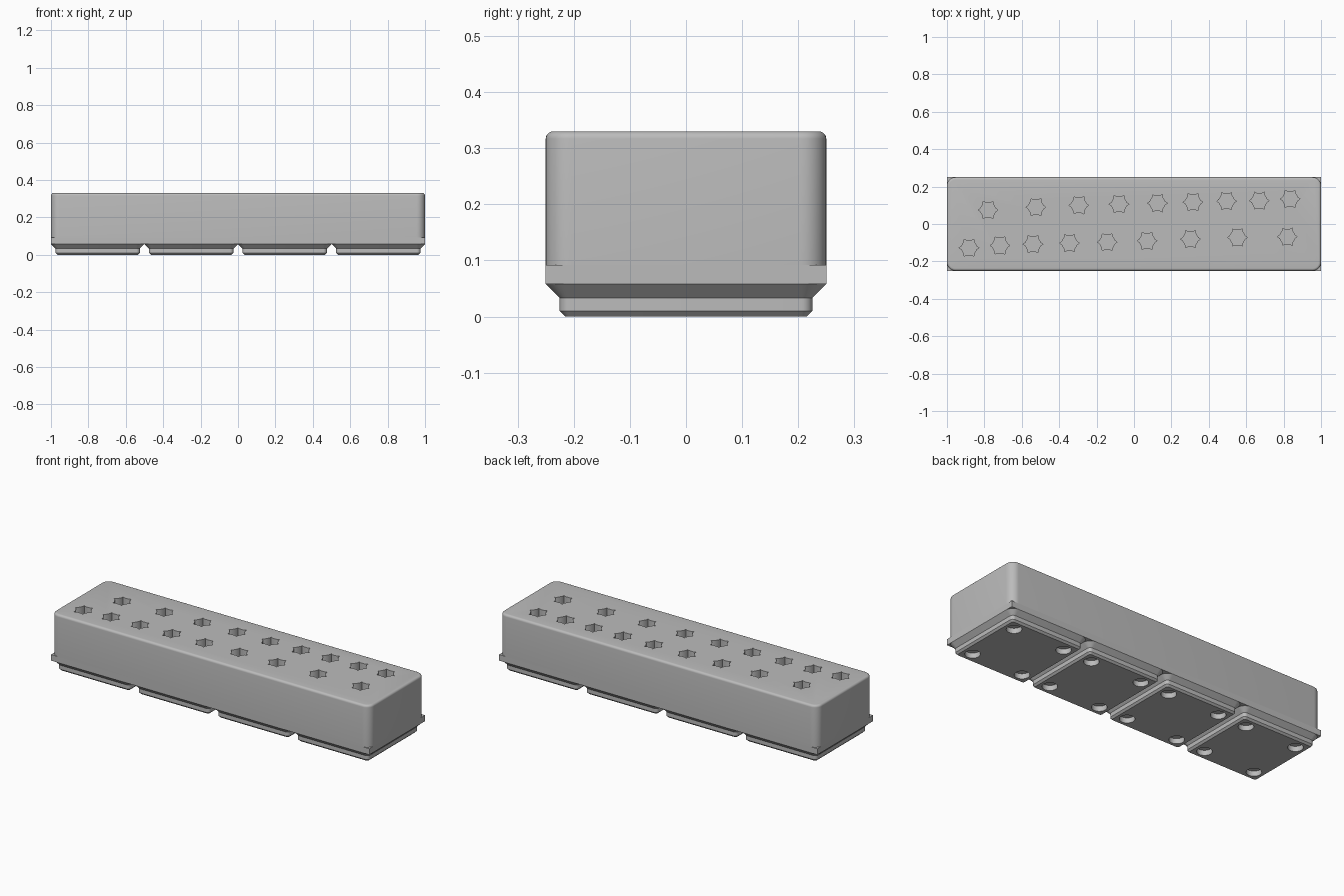
import bpy, bmesh, math

if "Cube" in bpy.data.objects:
    bpy.data.objects.remove(bpy.data.objects["Cube"])

grey = bpy.data.materials.new("plain grey")
grey.diffuse_color = (0.5, 0.5, 0.5, 1)
grey.use_nodes = True
grey.node_tree.nodes["Principled BSDF"].inputs["Base Color"].default_value = grey.diffuse_color


def rounded_rect(hx, hy, r, n=8):
    """Outline of a rectangle with rounded corners, counter-clockwise."""
    if r <= 0:
        return [(hx, hy), (-hx, hy), (-hx, -hy), (hx, -hy)]
    pts = []
    for k, (sx, sy) in enumerate([(1, 1), (-1, 1), (-1, -1), (1, -1)]):
        for i in range(n + 1):
            a = math.pi / 2 * (k + i / n)
            pts.append((sx * (hx - r) + r * math.cos(a), sy * (hy - r) + r * math.sin(a)))
    return pts


def loft(bm, layers, cx=0, cy=0):
    """Closed solid through (outline, z) layers, bottom to top."""
    rings = [[bm.verts.new((cx + x, cy + y, z)) for x, y in o] for o, z in layers]
    n = len(rings[0])
    for a, b in zip(rings, rings[1:]):
        for i in range(n):
            j = (i + 1) % n
            bm.faces.new((a[i], a[j], b[j], b[i]))
    bm.faces.new(rings[0][::-1])
    bm.faces.new(rings[-1])


def make_object(name, solids):
    """One object from a list of (layers, x, y) solids."""
    bm = bmesh.new()
    for layers, x, y in solids:
        loft(bm, layers, x, y)
    bmesh.ops.recalc_face_normals(bm, faces=bm.faces)
    me = bpy.data.meshes.new(name)
    bm.to_mesh(me)
    bm.free()
    me.materials.append(grey)
    ob = bpy.data.objects.new(name, me)
    bpy.context.collection.objects.link(ob)
    return ob


def activate(ob):
    bpy.ops.object.select_all(action='DESELECT')
    ob.select_set(True)
    bpy.context.view_layer.objects.active = ob


def cut(ob, cutter):
    cutter.hide_render = True
    mod = ob.modifiers.new("holes", 'BOOLEAN')
    mod.operation, mod.solver, mod.object = 'DIFFERENCE', 'EXACT', cutter
    activate(ob)
    bpy.ops.object.modifier_apply(modifier=mod.name)
    bpy.data.objects.remove(cutter)


def smooth(ob):
    activate(ob)
    bpy.ops.object.shade_smooth_by_angle(angle=math.radians(30))


# Main block with rounded corners and a small fillet round the top
TOP, R, F = 0.33, 0.045, 0.013
layers = [(rounded_rect(1, 0.25, R), 0.092)]
for i in range(6):
    a = math.pi / 2 * i / 5
    d = F * (1 - math.cos(a))
    layers.append((rounded_rect(1 - d, 0.25 - d, R - d), TOP - F + F * math.sin(a)))
block = make_object("block", [(layers, 0, 0)])

# Hexagonal sockets with relieved corners, in two rows
socket = []
for k in range(6):
    for da, r in ((-11, 0.0415), (0, 0.053), (11, 0.0415)):
        a = math.radians(60 * k + da)
        socket.append((r * math.cos(a), r * math.sin(a)))
back_row = [(-.78, .075), (-.525, .09), (-.295, .10), (-.08, .106), (.125, .111),
            (.315, .117), (.495, .122), (.67, .125), (.835, .134)]
front_row = [(-.882, -.127), (-.717, -.115), (-.54, -.108), (-.345, -.102), (-.143, -.097),
             (.07, -.09), (.302, -.081), (.553, -.072), (.82, -.068)]
cut(block, make_object("socket_cutter",
                       [([(socket, 0.13), (socket, 0.4)], x, y) for x, y in back_row + front_row]))
smooth(block)

# Square-cornered plate under the block
make_object("base_plate", [([(rounded_rect(1, 0.25, 0), 0.058),
                             (rounded_rect(1, 0.25, 0), 0.092)], 0, 0)])

# Four stepped feet, each with four round magnet recesses
foot_layers = [(rounded_rect(h, h, r), z) for h, r, z in
               ((0.215, 0.0095, 0), (0.225, 0.019, 0.01), (0.225, 0.019, 0.033), (0.25, 0.045, 0.058))]
circle = [(0.039 * math.cos(math.tau * i / 32), 0.039 * math.sin(math.tau * i / 32)) for i in range(32)]
for n in range(4):
    cx = -0.75 + 0.5 * n
    foot = make_object(f"foot_{n + 1}", [(foot_layers, cx, 0)])
    cut(foot, make_object("magnet_cutter",
                          [([(circle, -0.05), (circle, 0.029)], cx + sx * 0.16, sy * 0.16)
                           for sx in (-1, 1) for sy in (-1, 1)]))
    smooth(foot)
